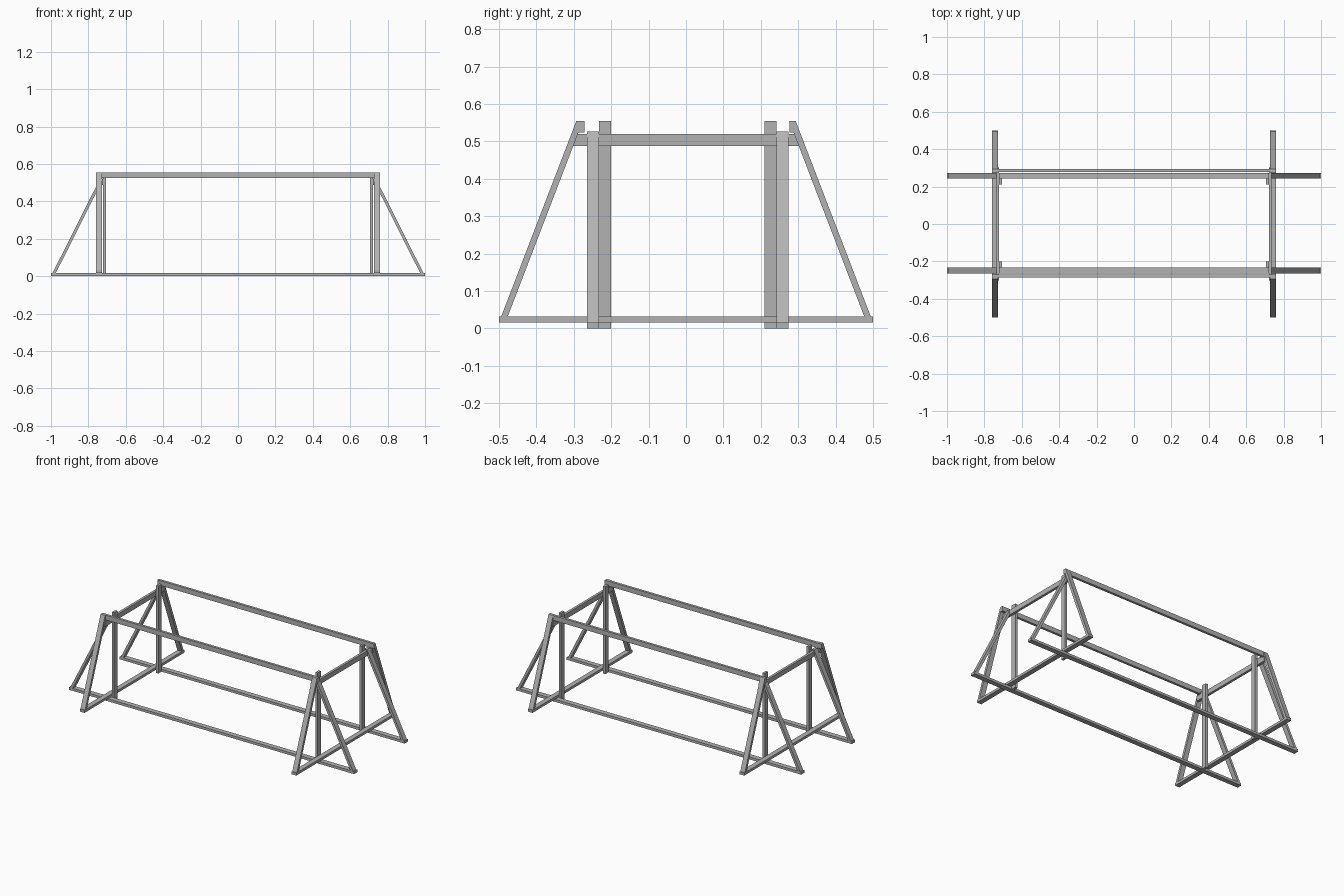
import bpy

cube = bpy.data.objects.get("Cube")
if cube:
    bpy.data.objects.remove(cube, do_unlink=True)

grey = bpy.data.materials.new("plain grey")
grey.use_nodes = True
colour = (0.45, 0.45, 0.45, 1)
grey.diffuse_color = colour
grey.node_tree.nodes["Principled BSDF"].inputs["Base Color"].default_value = colour

WIDE = 0.032   # plank width
THIN = 0.016   # plank thickness


def prism(name, profile, start, end, place):
    """Extrude a four-point profile; place(u, v, w) maps it into the model."""
    n = len(profile)
    verts = [place(u, v, w) for w in (start, end) for u, v in profile]
    faces = [tuple(range(n)), tuple(range(n, 2 * n))]
    faces += [(i, (i + 1) % n, n + (i + 1) % n, n + i) for i in range(n)]
    mesh = bpy.data.meshes.new(name)
    mesh.from_pydata(verts, [], faces)
    mesh.materials.append(grey)
    obj = bpy.data.objects.new(name, mesh)
    bpy.context.collection.objects.link(obj)
    # consistent outward normals
    import bmesh
    bm = bmesh.new()
    bm.from_mesh(mesh)
    bmesh.ops.recalc_face_normals(bm, faces=bm.faces)
    bm.to_mesh(mesh)
    bm.free()
    return obj


def plank(name, x, y, z):
    """Straight plank given its (min, max) range on each axis."""
    profile = [(x[0], y[0]), (x[1], y[0]), (x[1], y[1]), (x[0], y[1])]
    return prism(name, profile, z[0], z[1], lambda u, v, w: (u, v, w))


def span(a, size, sign=1):
    return tuple(sorted((sign * a, sign * (a + size))))


def brace_profile(foot, top, low, high):
    """Slanted strip cut level at both ends."""
    cut = 0.0175
    return [(foot, low), (top, high), (top - cut, high), (foot - cut, low)]


# Long rails along the front and back
for side, sy, inner in (("front", -1, 0.233), ("back", 1, 0.242)):
    outer = 0.271 if sy < 0 else 0.277
    plank(side + "_base_rail", (-1, 1), span(inner, WIDE, sy), (0, THIN))
    plank(side + "_top_rail", (-0.76, 0.76), span(outer, THIN, sy), (0.524, 0.555))

    for end, sx in (("left", 1), ("right", -1)):
        label = side + "_" + end
        # Upright post at the inside of the corner
        plank(label + "_post", span(0.706, THIN, sx),
              span(inner - WIDE, WIDE, sy), (0, 0.555))
        # Brace leaning out along the length
        prism(label + "_long_brace", brace_profile(1, 0.735, 0, 0.526),
              inner, inner + WIDE, lambda u, v, w: (sx * u, sy * w, v))
        # Brace leaning out across the width
        prism(label + "_cross_brace", brace_profile(0.5, 0.293, THIN, 0.555),
              0.727, 0.727 + WIDE, lambda u, v, w: (sx * w, sy * u, v))

# Cross rails at each end
for end, sx in (("left", 1), ("right", -1)):
    plank(end + "_base_cross_rail", span(0.727, WIDE, sx), (-0.5, 0.5), (THIN, 2 * THIN))
    plank(end + "_top_cross_rail", span(0.722, THIN, sx), (-0.303, 0.303), (0.487, 0.519))
